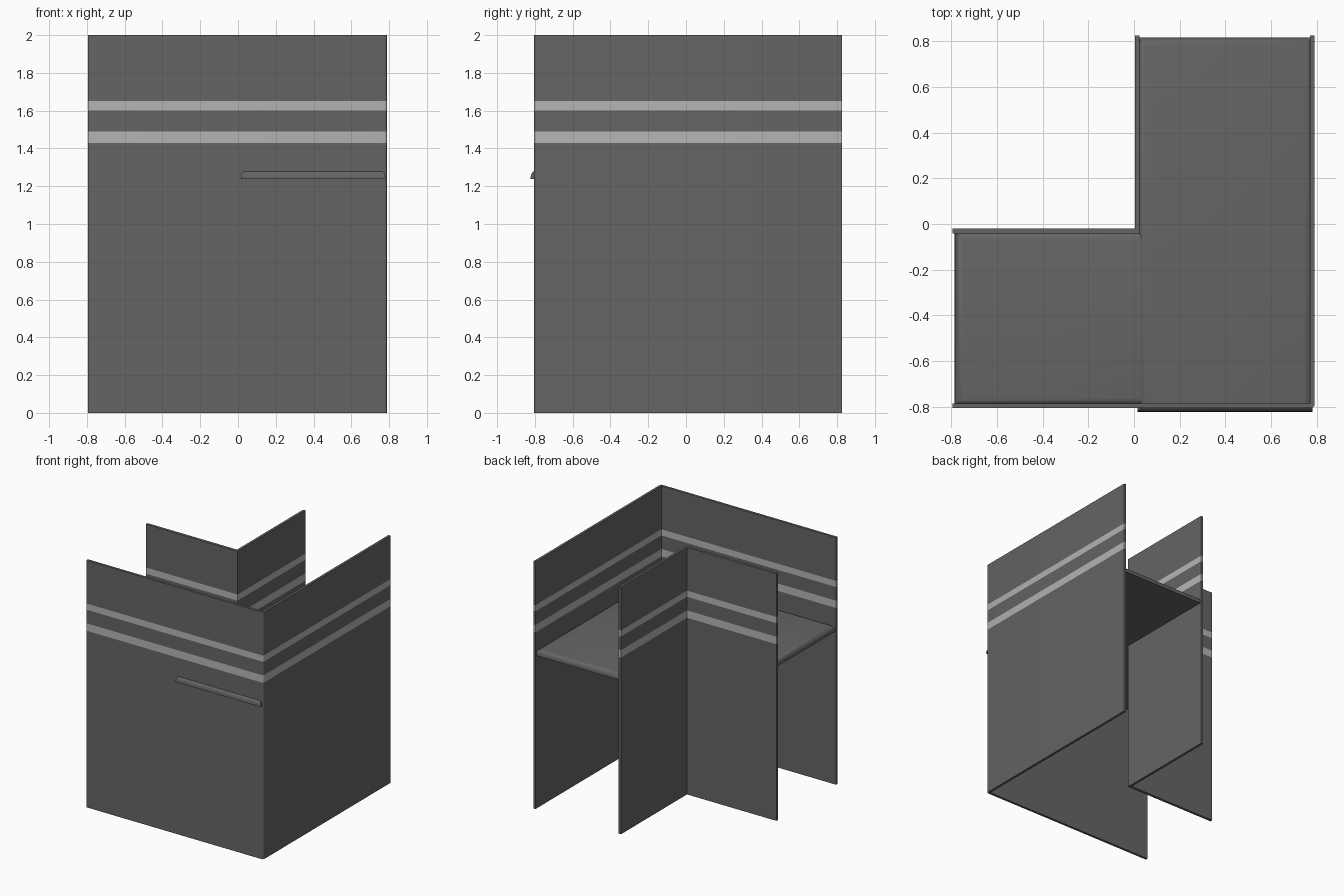
import bpy, bmesh, math

if "Cube" in bpy.data.objects:
    bpy.data.objects.remove(bpy.data.objects["Cube"])


def material(name, v):
    m = bpy.data.materials.new(name)
    m.diffuse_color = (v, v, v, 1)
    m.use_nodes = True
    m.node_tree.nodes["Principled BSDF"].inputs["Base Color"].default_value = m.diffuse_color
    return m


dark = material("dark_grey", 0.13)
light = material("light_stripe", 0.46)


def finish(name, bm, mats):
    bmesh.ops.recalc_face_normals(bm, faces=bm.faces)
    me = bpy.data.meshes.new(name)
    bm.to_mesh(me)
    bm.free()
    for m in mats:
        me.materials.append(m)
    ob = bpy.data.objects.new(name, me)
    bpy.context.collection.objects.link(ob)
    bpy.context.view_layer.objects.active = ob
    ob.select_set(True)
    bpy.ops.object.shade_smooth_by_angle(angle=math.radians(35))
    ob.select_set(False)
    return ob


LEVELS = [0, 1.235, 1.43, 1.49, 1.6, 1.65, 2.0]
STRIPES = {2, 4}


def wall(name, outline):
    """Extrude a plan outline through the height levels, striping two bands."""
    bm = bmesh.new()
    rings = [[bm.verts.new((x, y, z)) for x, y in outline] for z in LEVELS]
    n = len(outline)
    for b, (lo, hi) in enumerate(zip(rings, rings[1:])):
        for i in range(n):
            j = (i + 1) % n
            f = bm.faces.new((lo[i], lo[j], hi[j], hi[i]))
            f.material_index = int(b in STRIPES)
    bm.faces.new(rings[0][::-1])
    bm.faces.new(rings[-1])
    return finish(name, bm, (dark, light))


def rounded(cx, cy, r, a0, a1, n=4):
    return [(cx + r * math.cos(math.radians(a0 + (a1 - a0) * i / n)),
             cy + r * math.sin(math.radians(a0 + (a1 - a0) * i / n)))
            for i in range(n + 1)]


# Tall outer wall: front and right sides with a small rounded corner
wall("outer_wall", [(-0.795, -0.805)] + rounded(0.775, -0.79, 0.015, -90, 0)
     + [(0.79, 0.825), (0.77, 0.825), (0.77, -0.785), (-0.795, -0.785)])

# Tall inner wall: re-entrant corner of the L
wall("inner_wall", [(-0.795, -0.042), (0.025, -0.042), (0.025, 0.825),
                    (0.005, 0.825), (0.005, -0.02), (-0.795, -0.02)])


def shelf(name, x0, x1, y0, y1, z0, z1, open_edge):
    """Slab with softened top edges and a bowed outer end."""
    bm = bmesh.new()
    bmesh.ops.create_cube(bm, size=1)
    for v in bm.verts:
        v.co = ((x0 + x1) / 2 + v.co.x * (x1 - x0),
                (y0 + y1) / 2 + v.co.y * (y1 - y0),
                (z0 + z1) / 2 + v.co.z * (z1 - z0))
    edges = [e for e in bm.edges
             if all(v.co.z > z1 - 1e-4 for v in e.verts) and open_edge(e)]
    bmesh.ops.bevel(bm, geom=edges, offset=0.035, segments=4, profile=0.5,
                    affect='EDGES')
    return finish(name, bm, (dark,))


# Long shelf between the right walls, its front lip pokes through the front wall
shelf("long_shelf", 0.015, 0.78, -0.822, 0.815, 1.238, 1.285, lambda e: True)
# Short shelf on the left arm
shelf("short_shelf", -0.785, 0.03, -0.795, -0.035, 1.238, 1.285,
      lambda e: not all(v.co.x > 0 for v in e.verts))
